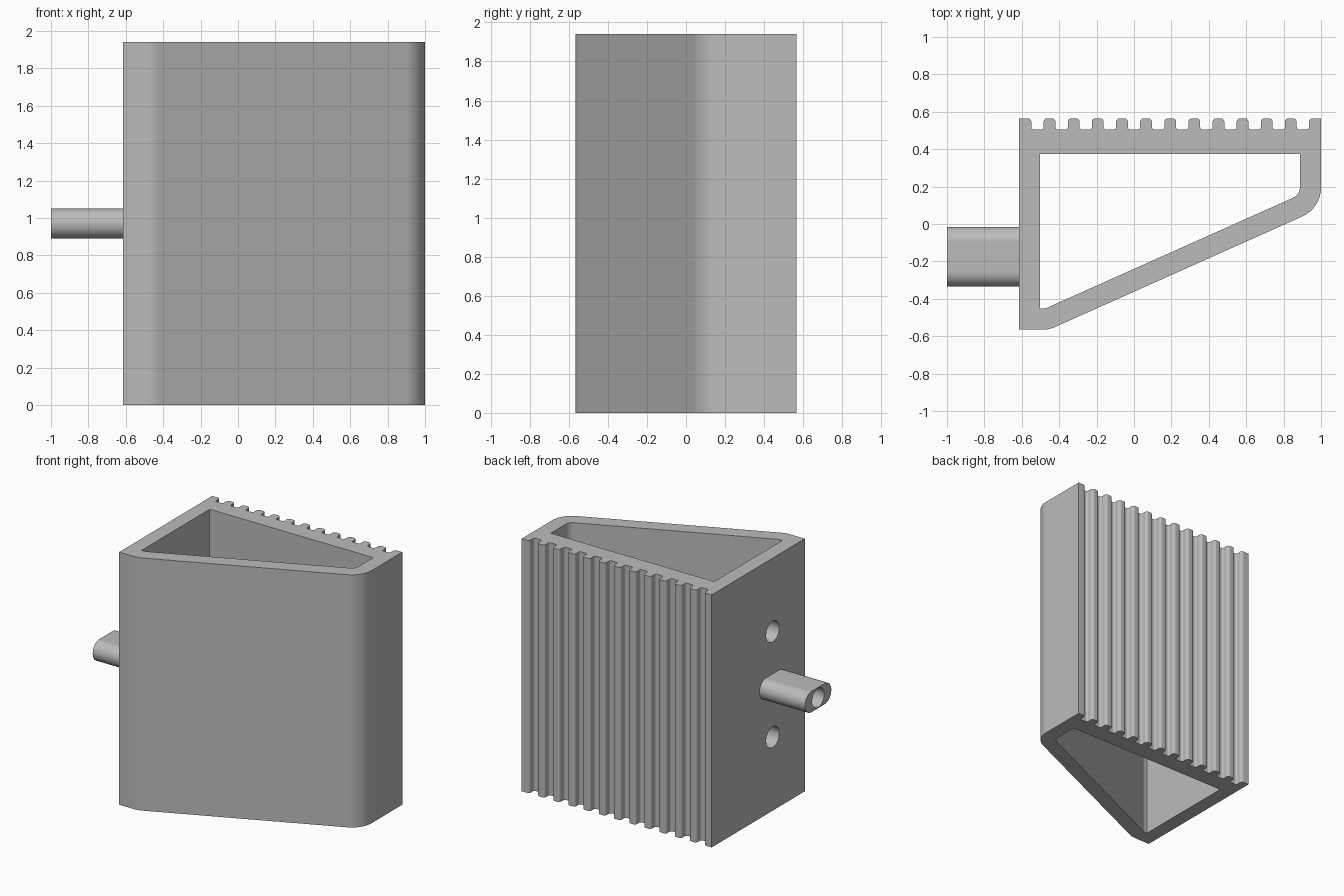
import bpy, bmesh, math
from mathutils import Vector, Matrix

cube = bpy.data.objects.get("Cube")
if cube:
    bpy.data.objects.remove(cube, do_unlink=True)

grey = bpy.data.materials.new("light grey")
grey.use_nodes = True
grey.diffuse_color = (0.5, 0.5, 0.5, 1)
grey.node_tree.nodes["Principled BSDF"].inputs["Base Color"].default_value = (0.5, 0.5, 0.5, 1)

HEIGHT, MID_Z = 1.94, 0.97
LEFT, RIGHT, HALF_Y = -0.614, 1.0, 0.565
PORT_Y = -0.175
SLOPE = 0.447                      # rise of the slanted wall
TO_X = Matrix.Rotation(math.pi / 2, 4, "Z") @ Matrix.Rotation(math.pi / 2, 4, "X")


def rounded(corners, steps=8):
    """Turn (x, y, radius) corners into an outline with filleted corners."""
    points = []
    for i, (x, y, r) in enumerate(corners):
        p = Vector((x, y))
        if r == 0:
            points.append(p)
            continue
        a = (Vector(corners[i - 1][:2]) - p).normalized()
        b = (Vector(corners[(i + 1) % len(corners)][:2]) - p).normalized()
        half = a.angle(b) / 2
        centre = p + (a + b).normalized() * r / math.sin(half)
        start = p + a * r / math.tan(half) - centre
        turn = start.angle_signed(p + b * r / math.tan(half) - centre)
        for k in range(steps + 1):
            points.append(centre + Matrix.Rotation(-turn * k / steps, 2) @ start)
    return points


def prism(name, outline, low, high, turn=Matrix.Identity(4)):
    """Extrude an outline along z, then turn it into place."""
    bm = bmesh.new()
    face = bm.faces.new([bm.verts.new((p.x, p.y, low)) for p in outline])
    top = bmesh.ops.extrude_face_region(bm, geom=[face])
    verts = [v for v in top["geom"] if isinstance(v, bmesh.types.BMVert)]
    bmesh.ops.translate(bm, verts=verts, vec=(0, 0, high - low))
    bmesh.ops.recalc_face_normals(bm, faces=bm.faces)
    bm.transform(turn)
    mesh = bpy.data.meshes.new(name)
    bm.to_mesh(mesh)
    bm.free()
    mesh.materials.append(grey)
    obj = bpy.data.objects.new(name, mesh)
    bpy.context.collection.objects.link(obj)
    return obj


def activate(obj):
    bpy.ops.object.select_all(action="DESELECT")
    obj.select_set(True)
    bpy.context.view_layer.objects.active = obj


def cut(obj, cutter):
    cutter.hide_render = True
    mod = obj.modifiers.new("cut", "BOOLEAN")
    mod.operation, mod.solver, mod.object = "DIFFERENCE", "EXACT", cutter
    activate(obj)
    bpy.ops.object.modifier_apply(modifier=mod.name)


def drill(z, r):
    circle = [Vector((PORT_Y + r * math.cos(t * math.tau / 48), z + r * math.sin(t * math.tau / 48)))
              for t in range(48)]
    return prism("hole_cutter", circle, -1.2, -0.4, TO_X)


# Outer outline: slanted front wall and ribbed back
corners = [(LEFT, HALF_Y, 0), (LEFT, -HALF_Y, 0),
           ((-HALF_Y + 0.362) / SLOPE, -HALF_Y, 0.17),
           (RIGHT, SLOPE - 0.362, 0.17), (RIGHT, HALF_Y, 0)]
PITCH, GAP, FLOOR = 0.129, 0.066, 0.505
for i in range(12):
    x = RIGHT - 0.064 - PITCH * i
    corners += [(x, HALF_Y, 0.02), (x, FLOOR, 0.014),
                (x - GAP, FLOOR, 0.014), (x - GAP, HALF_Y, 0.02)]
housing = prism("housing", rounded(corners), 0, HEIGHT)

# Open inner cavity
cavity = [(-0.503, 0.375, 0), (-0.503, -0.452, 0),
          ((-0.452 + 0.24) / SLOPE, -0.452, 0.06),
          (0.887, 0.887 * SLOPE - 0.24, 0.06), (0.887, 0.375, 0)]
cutters = [prism("cavity_cutter", rounded(cavity), -0.1, HEIGHT + 0.1)]

# Side spout with a round bore
HW, HH = 0.16, 0.08
stadium = [(PORT_Y + sy * HW, MID_Z + sz * HH, HH * 0.999)
           for sy, sz in ((-1, -1), (1, -1), (1, 1), (-1, 1))]
spout = prism("spout", rounded(stadium, 12), -1.0, LEFT + 0.004, TO_X)

# Bore and the two screw holes
bore = drill(MID_Z, 0.073)
cut(spout, bore)
cutters += [bore, drill(MID_Z + 0.405, 0.08), drill(MID_Z - 0.405, 0.08)]
for cutter in cutters:
    cut(housing, cutter)
for cutter in cutters:
    bpy.data.objects.remove(cutter, do_unlink=True)

# Smooth the fillets, keep the corners crisp
for obj in (housing, spout):
    activate(obj)
    bpy.ops.object.shade_smooth_by_angle(angle=math.radians(30))
    mod = obj.modifiers.new("flat_walls", "WEIGHTED_NORMAL")
    mod.keep_sharp = True
